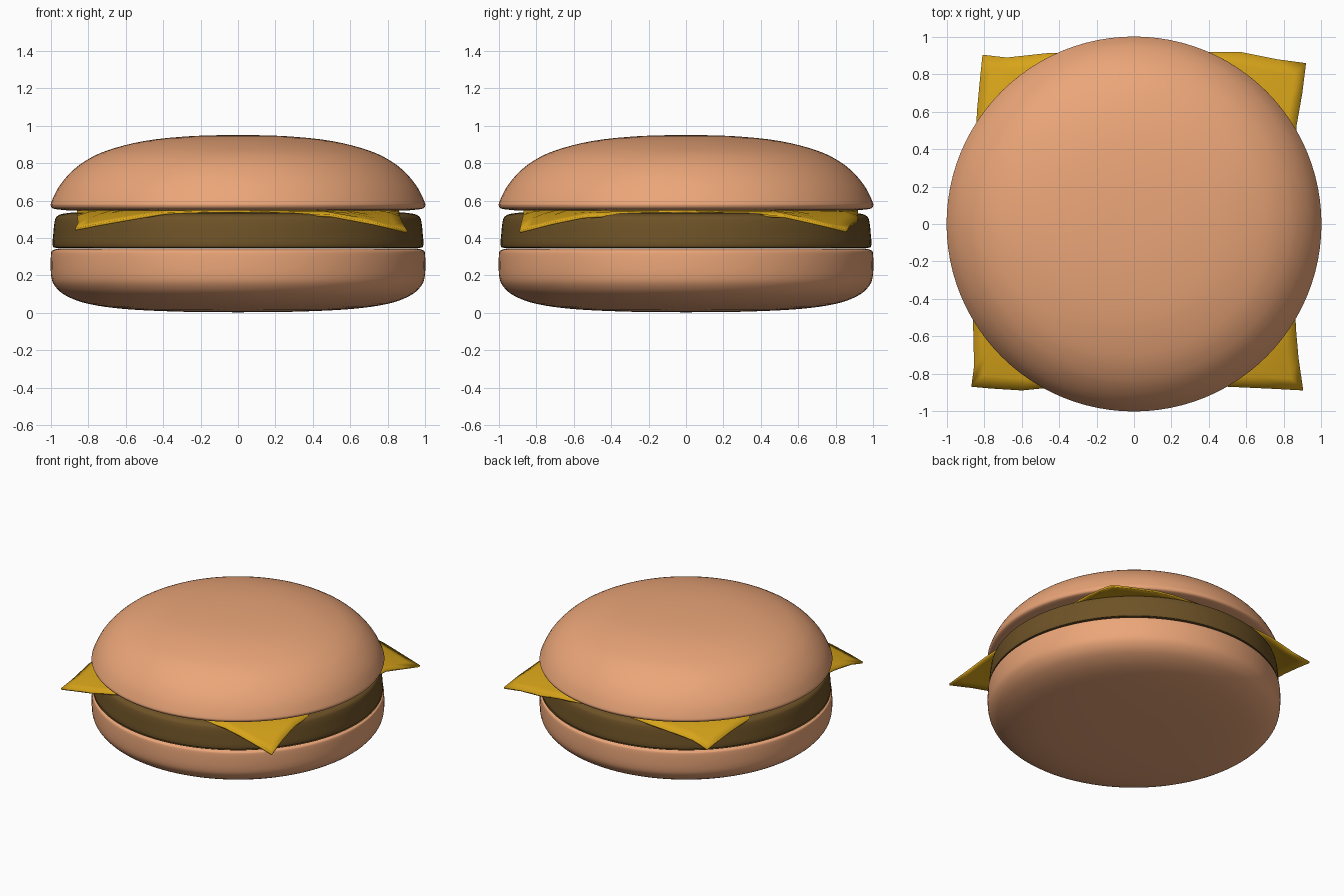
import bpy, bmesh
from math import cos, sin, pi, hypot

if "Cube" in bpy.data.objects:
    bpy.data.objects.remove(bpy.data.objects["Cube"])

SEGMENTS = 96


def material(name, color):
    m = bpy.data.materials.new(name)
    m.diffuse_color = (*color, 1)
    m.use_nodes = True
    m.node_tree.nodes["Principled BSDF"].inputs["Base Color"].default_value = m.diffuse_color
    return m


def finish(name, bm, mat, angle):
    bmesh.ops.recalc_face_normals(bm, faces=bm.faces)
    me = bpy.data.meshes.new(name)
    bm.to_mesh(me)
    bm.free()
    ob = bpy.data.objects.new(name, me)
    bpy.context.collection.objects.link(ob)
    me.materials.append(mat)
    bpy.ops.object.select_all(action='DESELECT')
    ob.select_set(True)
    bpy.context.view_layer.objects.active = ob
    bpy.ops.object.shade_smooth_by_angle(angle=angle)
    return ob


def smooth_profile(pts, steps=4):
    """Catmull-Rom through the (radius, z) points."""
    p = [pts[0]] + pts + [pts[-1]]
    out = []
    for a, b, c, d in zip(p, p[1:], p[2:], p[3:]):
        for i in range(steps):
            t = i / steps
            out.append(tuple(0.5 * (2 * b[k] + (c[k] - a[k]) * t
                       + (2 * a[k] - 5 * b[k] + 4 * c[k] - d[k]) * t * t
                       + (3 * b[k] - a[k] - 3 * c[k] + d[k]) * t ** 3) for k in (0, 1)))
    return out + [pts[-1]]


def lathe(name, pts, mat):
    bm = bmesh.new()
    prof = [bm.verts.new((max(r, 0), 0, z)) for r, z in smooth_profile(pts)]
    edges = [bm.edges.new(e) for e in zip(prof, prof[1:])]
    bmesh.ops.spin(bm, geom=prof + edges, axis=(0, 0, 1), cent=(0, 0, 0),
                   angle=2 * pi, steps=SEGMENTS, use_merge=True)
    bmesh.ops.remove_doubles(bm, verts=bm.verts, dist=1e-5)
    return finish(name, bm, mat, 1.0)


bun = material("bun", (0.83, 0.38, 0.19))
meat = material("meat", (0.155, 0.085, 0.02))
cheese = material("cheese", (0.68, 0.37, 0.01))

# Bottom bun
lathe("bottom_bun", [(0, 0.003), (0.3, 0.006), (0.6, 0.02), (0.8, 0.048), (0.92, 0.092),
                     (0.98, 0.145), (1.0, 0.205), (1.0, 0.315), (0.988, 0.335),
                     (0.95, 0.344), (0.85, 0.345), (0, 0.345)], bun)

# Patty
lathe("patty", [(0, 0.346), (0.9, 0.346), (0.975, 0.348), (0.991, 0.362), (0.988, 0.42),
                (0.98, 0.49), (0.965, 0.518), (0.92, 0.532), (0.8, 0.536), (0, 0.536)], meat)

# Top bun
lathe("top_bun", [(0, 0.552), (0.8, 0.546), (0.93, 0.55), (0.985, 0.557), (1.0, 0.57),
                  (0.998, 0.592), (0.96, 0.67), (0.9, 0.745), (0.82, 0.81), (0.7, 0.868),
                  (0.5, 0.919), (0.25, 0.945), (0, 0.951)], bun)

# Cheese slice: irregular square outline, corners drooping past the patty
outline = [(-0.87, -0.87), (-0.76, -0.88), (-0.6, -0.89), (-0.4, -0.87), (0, -0.87),
           (0.5, -0.87), (0.72, -0.88), (0.905, -0.89), (0.88, -0.72), (0.865, -0.55),
           (0.86, 0), (0.87, 0.53), (0.9, 0.7), (0.92, 0.86), (0.77, 0.88), (0.57, 0.92),
           (0.43, 0.92), (0, 0.92), (-0.45, 0.915), (-0.68, 0.89), (-0.81, 0.905),
           (-0.825, 0.76), (-0.84, 0.6), (-0.86, 0), (-0.86, -0.55), (-0.855, -0.76)]


def droop(x, y):
    return 0.549 - 0.1 * (max(hypot(x, y) - 0.91, 0) / 0.33) ** 1.1


bm = bmesh.new()
rings = [[bm.verts.new((x * s, y * s, droop(x * s, y * s))) for x, y in outline]
         for s in (0.4, 0.72, 0.79, 0.86, 0.93, 1)]
bm.faces.new(rings[0])
n = len(outline)
for a, b in zip(rings, rings[1:]):
    for i in range(n):
        j = (i + 1) % n
        bm.faces.new((a[i], b[i], b[j], a[j]))
slice_ob = finish("cheese_slice", bm, cheese, 0.5)
solid = slice_ob.modifiers.new("thickness", 'SOLIDIFY')
solid.thickness = 0.013
if slice_ob.data.polygons[0].normal.z < 0:
    slice_ob.data.flip_normals()
